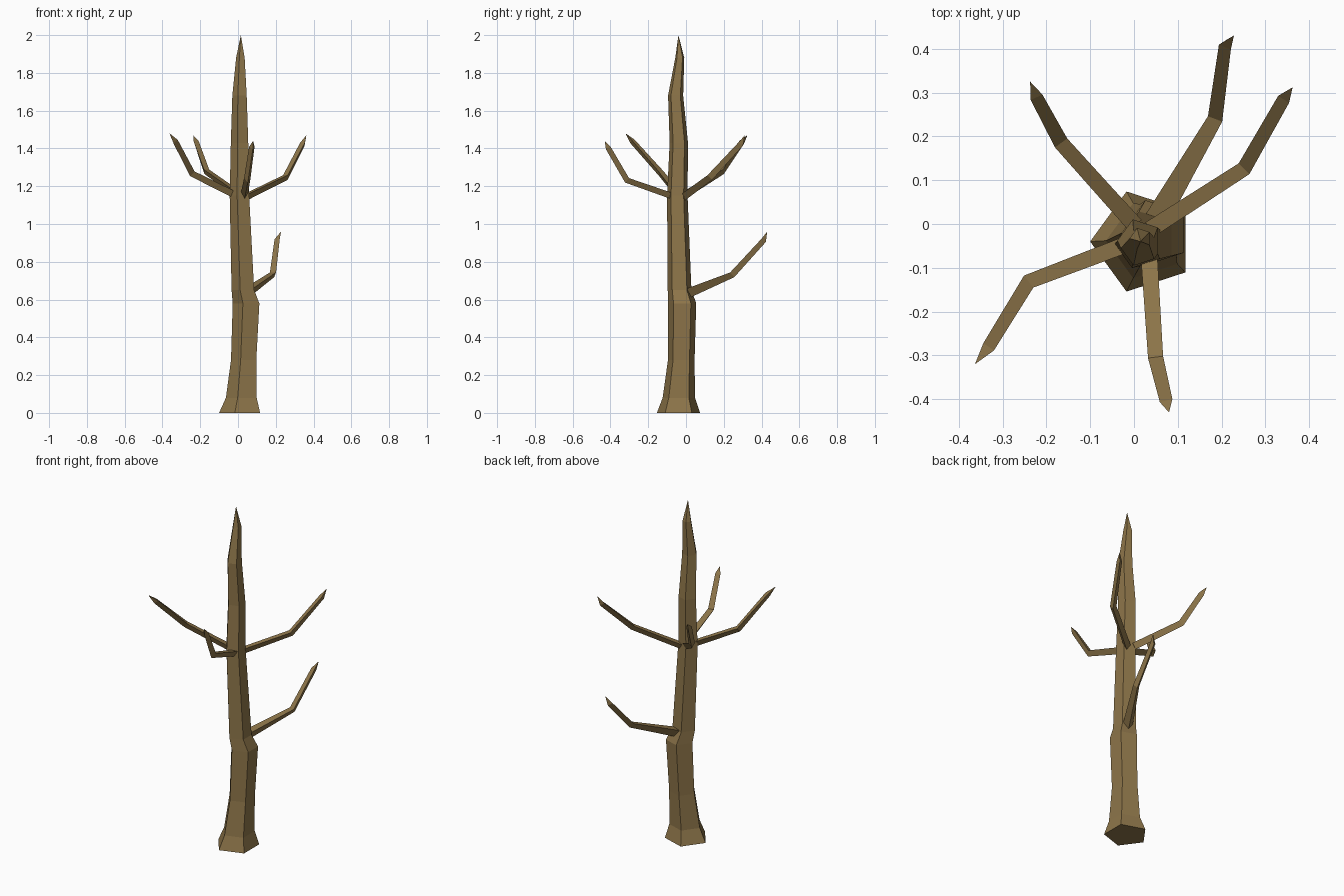
import bpy
import bmesh
from math import cos, sin, pi
from mathutils import Vector

cube = bpy.data.objects.get("Cube")
if cube:
    bpy.data.objects.remove(cube)

# Single bark colour
bark = bpy.data.materials.new("brown_bark")
bark.use_nodes = True
colour = (0.27, 0.18, 0.068, 1)
bark.diffuse_color = colour
bark.node_tree.nodes["Principled BSDF"].inputs["Base Color"].default_value = colour


def loft(name, rings, tip):
    """Skin a list of point rings, cap the start and close to a point."""
    bm = bmesh.new()
    loops = [[bm.verts.new(p) for p in ring] for ring in rings]
    top = bm.verts.new(tip)
    n = len(loops[0])
    for a, b in zip(loops, loops[1:]):
        for i in range(n):
            j = (i + 1) % n
            bm.faces.new((a[i], a[j], b[j], b[i]))
    for i in range(n):
        bm.faces.new((loops[-1][i], loops[-1][(i + 1) % n], top))
    bm.faces.new(loops[0][::-1])
    bmesh.ops.recalc_face_normals(bm, faces=bm.faces)
    mesh = bpy.data.meshes.new(name)
    bm.to_mesh(mesh)
    bm.free()
    mesh.materials.append(bark)
    obj = bpy.data.objects.new(name, mesh)
    bpy.context.collection.objects.link(obj)


def ring(center, side, up, radius, count, start):
    angles = [start + 2 * pi * i / count for i in range(count)]
    return [center + radius * (cos(a) * side + sin(a) * up) for a in angles]


# Five-sided crooked trunk: centre x, centre y, height, radius
sections = [
    (0.02, -0.04, 0, 0.12),
    (0.026, -0.038, 0.08, 0.09),
    (0.037, -0.025, 0.28, 0.074),
    (0.05, -0.02, 0.58, 0.078),
    (0.032, -0.034, 0.65, 0.066),
    (0.013, -0.046, 1.15, 0.057),
    (0.013, -0.038, 1.43, 0.051),
    (0.012, -0.055, 1.68, 0.042),
    (0.015, -0.033, 1.88, 0.025),
]
X, Y, Z = Vector((1, 0, 0)), Vector((0, 1, 0)), Vector((0, 0, 1))
loft("trunk", [ring(Vector(s[:3]), X, Y, s[3], 5, pi) for s in sections],
     (0.015, -0.04, 2))


# Three-sided branches, flat on top, bent upward at an elbow
def branch(name, base_radius, *path):
    pts = [Vector(p) for p in path]
    rings = []
    for i, radius in enumerate((base_radius, 0.02, 0.017)):
        before = (pts[i] - pts[max(i - 1, 0)]).normalized()
        after = (pts[i + 1] - pts[i]).normalized()
        along = (before + after).normalized()
        side = along.cross(Z).normalized()
        rings.append(ring(pts[i], side, side.cross(along), radius, 3, -pi / 2))
    loft(name, rings, pts[3])


branch("front_branch", 0.022, (0.033, -0.05, 1.145), (0.05, -0.31, 1.235),
       (0.075, -0.41, 1.405), (0.08, -0.43, 1.44))
branch("front_right_branch", 0.022, (0, -0.04, 1.15), (-0.245, -0.135, 1.27),
       (-0.335, -0.285, 1.44), (-0.363, -0.32, 1.48))
branch("back_right_branch", 0.022, (0, 0, 1.16), (-0.17, 0.19, 1.28),
       (-0.225, 0.295, 1.435), (-0.237, 0.325, 1.47))
branch("back_left_branch", 0.022, (0.04, -0.01, 1.145), (0.255, 0.13, 1.25),
       (0.345, 0.29, 1.425), (0.362, 0.312, 1.47))
branch("low_branch", 0.032, (0.045, 0, 0.635), (0.187, 0.245, 0.735),
       (0.21, 0.41, 0.915), (0.228, 0.43, 0.96))
